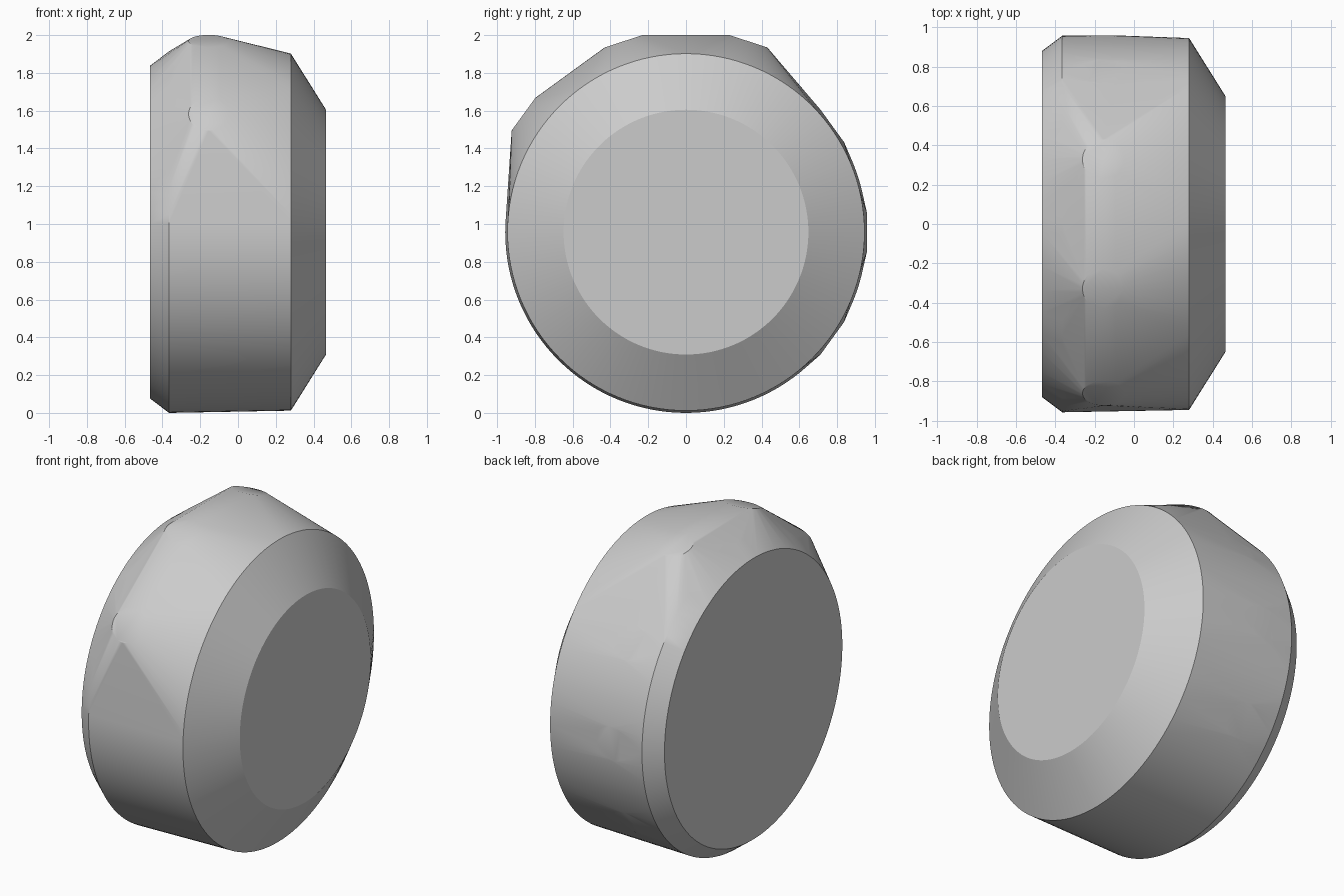
import bpy, bmesh, math
from mathutils import Vector

cube = bpy.data.objects.get("Cube")
if cube:
    bpy.data.objects.remove(cube, do_unlink=True)

AXLE_Z = 0.957
SEGMENTS = 128

# Plain grey material
grey = bpy.data.materials.new("light_grey")
grey.use_nodes = True
color = (0.6, 0.6, 0.6, 1)
grey.diffuse_color = color
grey.node_tree.nodes["Principled BSDF"].inputs["Base Color"].default_value = color

bm = bmesh.new()


def add_circle(centre, u, v, radius, count):
    for i in range(count):
        a = math.tau * i / count
        bm.verts.new(centre + radius * (u * math.cos(a) + v * math.sin(a)))


X, Y, Z = Vector((1, 0, 0)), Vector((0, 1, 0)), Vector((0, 0, 1))

# Drum: rings along the sideways axle (x, radius)
for x, radius in [(-0.467, 0.88), (-0.365, 0.957), (0.28, 0.945), (0.466, 0.648)]:
    add_circle(Vector((x, 0, AXLE_Z)), Y, Z, radius, SEGMENTS)

# Round pads around the rim: raised at the top and front, nearly flush behind
for degrees, height in [(-54, 1.063), (-18, 1.063), (18, 1.063),
                        (54, 0.957), (90, 0.957), (126, 0.957)]:
    a = math.radians(degrees)
    out = Y * math.sin(a) + Z * math.cos(a)
    along = Y * math.cos(a) - Z * math.sin(a)
    for depth in (0, 0.05):
        centre = Vector((-0.155, 0, AXLE_Z)) + out * (height - depth)
        add_circle(centre, X, along, 0.107, 32)

# Stretch one skin over the drum and pads
hull = bmesh.ops.convex_hull(bm, input=bm.verts[:])
spare = {g for g in hull["geom_interior"] + hull["geom_unused"]
         if isinstance(g, bmesh.types.BMVert)}
bmesh.ops.delete(bm, geom=list(spare), context="VERTS")
bmesh.ops.dissolve_limit(bm, angle_limit=math.radians(0.05),
                         verts=bm.verts[:], edges=bm.edges[:])
bmesh.ops.recalc_face_normals(bm, faces=bm.faces[:])

mesh = bpy.data.meshes.new("wheel_shell")
bm.to_mesh(mesh)
bm.free()
mesh.materials.append(grey)
wheel = bpy.data.objects.new("wheel_shell", mesh)
bpy.context.collection.objects.link(wheel)

# Smooth sides with crisp rims
bpy.ops.object.select_all(action="DESELECT")
wheel.select_set(True)
bpy.context.view_layer.objects.active = wheel
bpy.ops.object.shade_smooth_by_angle(angle=math.radians(30))
